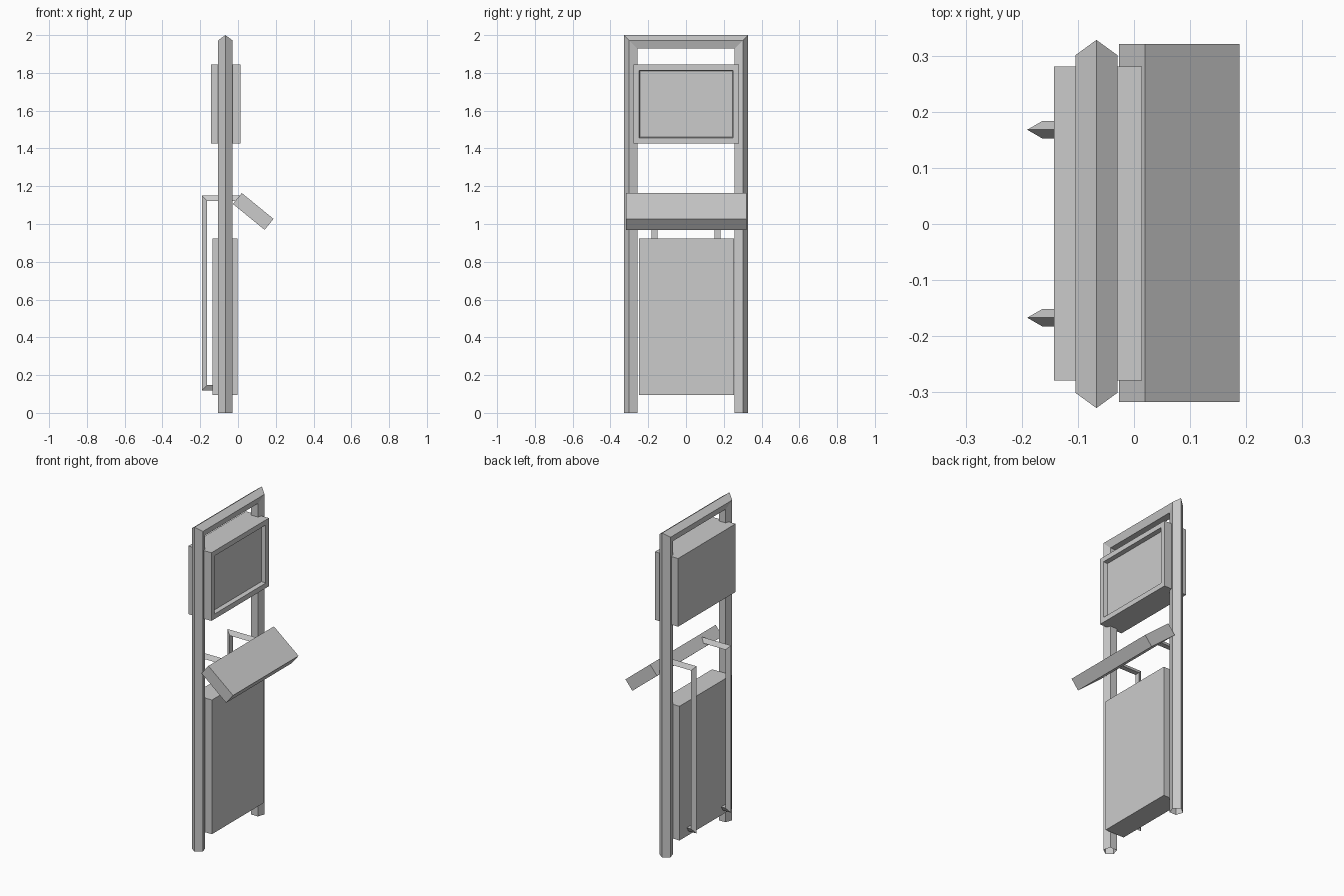
import bpy, bmesh, math
from mathutils import Vector

if "Cube" in bpy.data.objects:
    bpy.data.objects.remove(bpy.data.objects["Cube"])


def finish(bm, name):
    bmesh.ops.recalc_face_normals(bm, faces=bm.faces[:])
    me = bpy.data.meshes.new(name)
    bm.to_mesh(me)
    bm.free()
    ob = bpy.data.objects.new(name, me)
    bpy.context.collection.objects.link(ob)
    return ob


def prism(name, profile, y0, y1, recess=None):
    """Extrude an x-z profile along y; optionally recess the +x face."""
    bm = bmesh.new()
    face = bm.faces.new([bm.verts.new((x, y0, z)) for x, z in profile])
    ext = bmesh.ops.extrude_face_region(bm, geom=[face])
    for v in ext["geom"]:
        if isinstance(v, bmesh.types.BMVert):
            v.co.y = y1
    bmesh.ops.recalc_face_normals(bm, faces=bm.faces[:])
    if recess:
        border, slope, depth = recess
        front = max(bm.faces, key=lambda f: f.calc_center_median().x)
        bmesh.ops.inset_region(bm, faces=[front], thickness=border)
        bmesh.ops.inset_region(bm, faces=[front], thickness=slope, depth=-depth)
    return finish(bm, name)


def rect(x0, x1, z0, z1):
    return [(x0, z0), (x1, z0), (x1, z1), (x0, z1)]


def tube(name, path, side, sides, radius):
    """Sweep a polygon, one corner outward, along a planar mitred path."""
    pts = [Vector(p) for p in path]
    side = Vector(side)
    normals = [side.cross((b - a).normalized()) for a, b in zip(pts, pts[1:])]
    bm = bmesh.new()
    rings = []
    for i, p in enumerate(pts):
        n1, n2 = normals[max(i - 1, 0)], normals[min(i, len(normals) - 1)]
        miter = (n1 + n2) / (1 + n1.dot(n2))
        angles = [math.tau * k / sides for k in range(sides)]
        rings.append([bm.verts.new(p + miter * radius * math.cos(a)
                                   + side * radius * math.sin(a)) for a in angles])
    for r, s in zip(rings, rings[1:]):
        for k in range(sides):
            j = (k + 1) % sides
            bm.faces.new((r[k], r[j], s[j], s[k]))
    return finish(bm, name)


# Five-sided upright frame
fx, fy, fz = -0.067, 0.2885, 1.9605
tube("upright_frame", [(fx, -fy, 0), (fx, -fy, fz), (fx, fy, fz), (fx, fy, 0)],
     (1, 0, 0), 5, 0.0395)

# Monitor with recessed screen
prism("monitor", rect(-0.143, 0.014, 1.425, 1.845), -0.279, 0.281,
      recess=(0.044, 0.007, 0.025))

# Tilted console
prism("console", [(-0.027, 1.106), (0.141, 0.969), (0.188, 1.027), (0.02, 1.164)],
      -0.317, 0.321)

# Lower cabinet
prism("lower_cabinet", rect(-0.134, -0.003, 0.095, 0.922), -0.25, 0.255)

# Triangular conduits linking console and cabinet
for label, y in (("left", -0.167), ("right", 0.168)):
    tube("conduit_" + label,
         [(0.015, y, 1.132), (-0.172, y, 1.132), (-0.172, y, 0.138), (-0.12, y, 0.138)],
         (0, 1, 0), 3, 0.0183)
